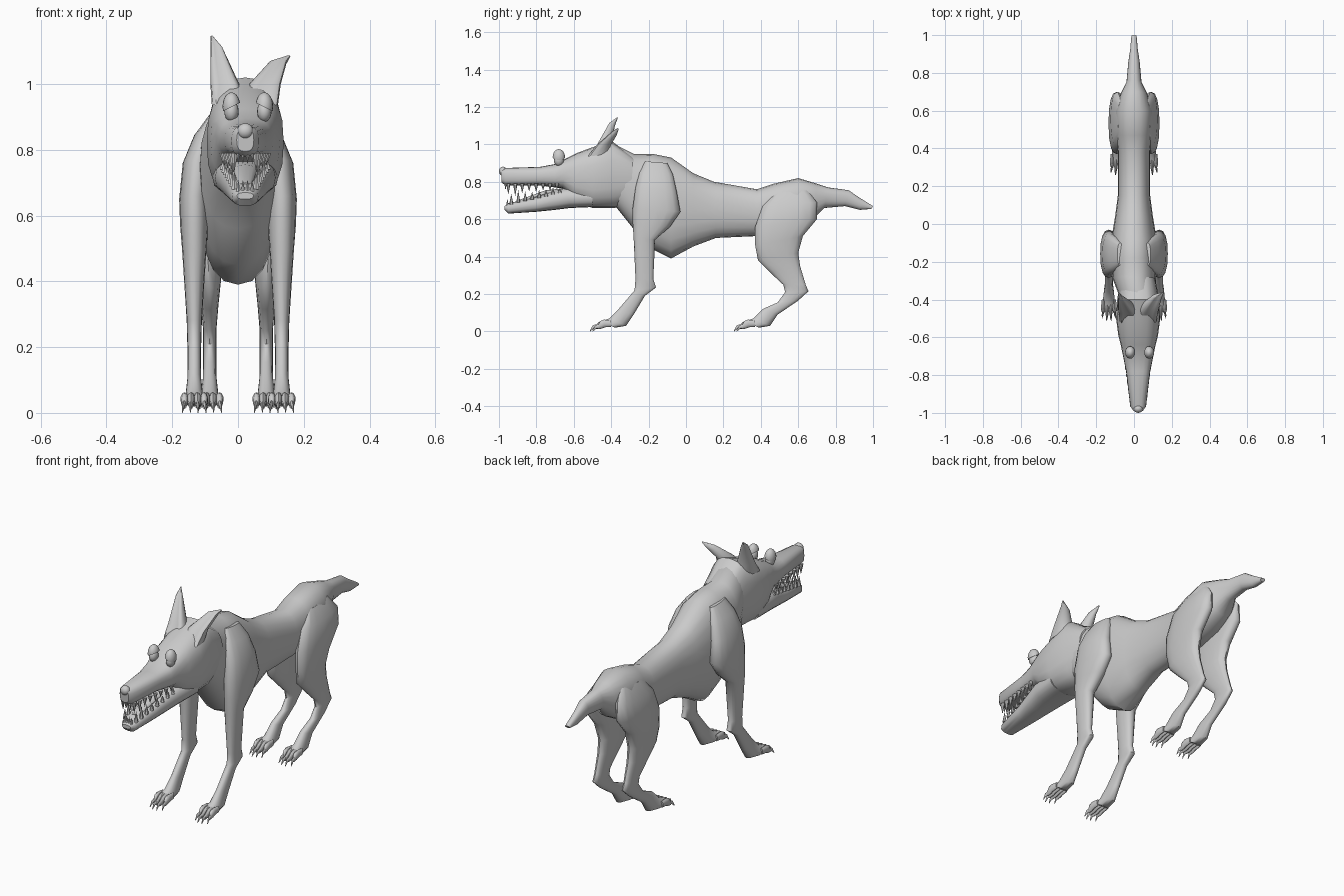
import bpy, bmesh
from math import sin, cos, pi, radians
from mathutils import Vector, Matrix

start = bpy.data.objects.get("Cube")
if start:
    bpy.data.objects.remove(start, do_unlink=True)

grey = bpy.data.materials.new("plain grey")
grey.use_nodes = True
colour = (0.6, 0.6, 0.6, 1)
grey.diffuse_color = colour
grey.node_tree.nodes["Principled BSDF"].inputs["Base Color"].default_value = colour


def finish(name, bm, angle=45):
    """Turn a bmesh into a smooth shaded object."""
    bmesh.ops.recalc_face_normals(bm, faces=bm.faces)
    mesh = bpy.data.meshes.new(name)
    bm.to_mesh(mesh)
    bm.free()
    mesh.materials.append(grey)
    obj = bpy.data.objects.new(name, mesh)
    bpy.context.collection.objects.link(obj)
    bpy.ops.object.select_all(action="DESELECT")
    obj.select_set(True)
    bpy.context.view_layer.objects.active = obj
    bpy.ops.object.shade_smooth_by_angle(angle=radians(angle))
    return obj


def power(value, exponent):
    return abs(value) ** exponent * (1 if value >= 0 else -1)


def add_loft(bm, sections, centre=0.0, side=1, sides=16, box=1.0, cup=0.0):
    """Skin rings, each given by two side-view points (y, z), a half width
    and, where the part bends sideways, a shift from the centre x."""
    rings = []
    for y1, z1, y2, z2, half, *shift in sections:
        x = (centre + sum(shift)) * side
        a, b = Vector((x, y1, z1)), Vector((x, y2, z2))
        ring = []
        for i in range(sides):
            t = 2 * pi * i / sides
            along = power(cos(t), box)
            if along > 0:
                along *= 1 - cup * cos(t) ** 2
            point = (a + b) / 2 + (a - b) / 2 * along
            point.x += half * power(sin(t), box)
            ring.append(bm.verts.new(point))
        rings.append(ring)
    for low, high in zip(rings, rings[1:]):
        for i in range(sides):
            j = (i + 1) % sides
            bm.faces.new((low[i], low[j], high[j], high[i]))
    bm.faces.new(rings[0])
    bm.faces.new(rings[-1])


def loft(name, sections, **options):
    bm = bmesh.new()
    add_loft(bm, sections, **options)
    return finish(name, bm)


def add_ball(bm, centre, size):
    matrix = Matrix.Translation(centre) @ Matrix.Diagonal((*size, 1))
    bmesh.ops.create_uvsphere(bm, u_segments=16, v_segments=10, radius=1, matrix=matrix)


def add_tooth(bm, base, length, radius):
    """A pointed cone, hanging down when the length is negative."""
    base, axis = Vector(base), Vector((0, 0, length))
    turn = axis.to_track_quat("Z", "Y").to_matrix().to_4x4()
    bmesh.ops.create_cone(bm, cap_ends=True, segments=6, radius1=radius, radius2=0,
                          depth=axis.length, matrix=Matrix.Translation(base + axis / 2) @ turn)


# Torso with neck, rump and tail
loft("torso_and_tail", [
    (-.46, .97, -.44, .7, .09, .02),
    (-.38, 1, -.37, .66, .1, .02),
    (-.28, .95, -.29, .56, .115),
    (-.18, .95, -.2, .45, .12),
    (-.08, .93, -.08, .39, .12),
    (.04, .845, .04, .455, .1),
    (.15, .8, .16, .5, .085),
    (.38, .76, .38, .51, .085),
    (.47, .79, .47, .52, .095),
    (.6, .82, .59, .55, .1),
    (.7, .79, .68, .6, .07),
    (.76, .77, .74, .66, .04),
    (.87, .755, .85, .67, .03),
    (.92, .72, .93, .65, .02),
    (1, .67, .99, .655, .014)], sides=20, box=.87)

# Skull and upper jaw
head_x = .022
loft("skull_and_muzzle", [
    (-.28, .93, -.3, .7, .09),
    (-.4, 1.02, -.38, .66, .11),
    (-.5, .985, -.5, .66, .117),
    (-.58, .955, -.6, .7, .105),
    (-.64, .925, -.66, .765, .09),
    (-.7, .895, -.7, .77, .08),
    (-.78, .88, -.78, .78, .064),
    (-.965, .874, -.965, .78, .042),
    (-.99, .865, -.985, .795, .026)], centre=head_x, sides=20, box=.75)

# Lower jaw
loft("lower_jaw", [
    (-.5, .77, -.5, .665, .1),
    (-.64, .77, -.62, .66, .092),
    (-.7, .755, -.7, .65, .077),
    (-.8, .72, -.8, .64, .06),
    (-.95, .685, -.95, .63, .04),
    (-.97, .67, -.97, .65, .025)], centre=head_x, box=.75)

# Tongue
loft("tongue", [
    (-.6, .77, -.6, .74, .05),
    (-.75, .755, -.75, .72, .035),
    (-.9, .7, -.9, .68, .02)], centre=head_x)

# Nose
bm = bmesh.new()
add_ball(bm, (head_x, -.978, .857), (.025, .022, .024))
finish("nose", bm)

# Eyes with heavy slanted lids, each lid being a larger half ball
for label, side in (("right", -1), ("left", 1)):
    x = .03 + side * .05
    bm = bmesh.new()
    add_ball(bm, (x, -.68, .917), (.022, .027, .032))
    finish(label + "_eye", bm)
    bm = bmesh.new()
    add_ball(bm, (x, -.68, .932), (.027, .033, .043))
    bmesh.ops.bisect_plane(bm, geom=bm.verts[:] + bm.edges[:] + bm.faces[:],
                           plane_co=(x, -.68, .93), plane_no=(-side * .5, 0, -1), clear_outer=True)
    bmesh.ops.holes_fill(bm, edges=[e for e in bm.edges if e.is_boundary])
    finish(label + "_eyelid", bm)

# Ears, the right one upright and the left one drooping outward
loft("right_ear", [
    (-.57, .93, -.4, .95, .05),
    (-.5, 1, -.4, 1, .044, .01),
    (-.42, 1.12, -.38, 1.1, .018, .035),
    (-.365, 1.15, -.365, 1.14, .003, .05)], centre=.03, side=-1, cup=.6)
loft("left_ear", [
    (-.57, .93, -.4, .95, .05),
    (-.5, 1, -.4, 1, .048, .01),
    (-.4, 1.08, -.37, 1.05, .026, .05),
    (-.365, 1.09, -.36, 1.08, .004, .083)], centre=.072, cup=.6)

# Teeth along both jaws, with longer fangs near the front
bm = bmesh.new()
count = 8
for i in range(count):
    t = i / (count - 1)
    y = -.69 - .26 * t
    fang = .02 if i == count - 2 else .007 * (i % 2)
    length = .03 + .02 * t + fang
    for side in (-1, 1):
        x = head_x + side * (.068 - .035 * t)
        add_tooth(bm, (x, y, .79), -length, .012)
        add_tooth(bm, (x, y + .016, .74 - .06 * t), length, .011)
for i in range(4):
    x = head_x + (i - 1.5) * .014
    add_tooth(bm, (x, -.965, .8), -.045, .008)
    add_tooth(bm, (x, -.955, .67), .04, .008)
finish("teeth", bm, 30)

front_leg = [
    (-.22, .91, -.1, .9, .015, -.06),
    (-.25, .85, -.07, .84, .036, -.036),
    (-.27, .77, -.05, .75, .045, -.01),
    (-.285, .66, -.03, .64, .046),
    (-.285, .58, -.085, .56, .043),
    (-.28, .5, -.165, .49, .037),
    (-.27, .28, -.175, .28, .023),
    (-.275, .22, -.16, .235, .022),
    (-.3, .19, -.22, .19, .02)]

hind_leg = [
    (.47, .74, .65, .755, .02, -.02),
    (.41, .67, .7, .69, .038),
    (.37, .56, .7, .6, .044, .005),
    (.37, .46, .625, .51, .041, .005),
    (.385, .38, .6, .42, .034),
    (.45, .315, .61, .35, .027),
    (.52, .25, .64, .25, .02),
    (.53, .21, .655, .215, .02),
    (.49, .155, .6, .165, .02)]

# Legs, each ending in a paw with four arched toes and hooked claws
for part, sections, cx, y in (("front", front_leg, .133, -.45), ("hind", hind_leg, .086, .32)):
    paw = [
        (y + .09, .12, y + .17, .09, .021),
        (y + .04, .07, y + .13, .03, .027),
        (y, .055, y + .07, .02, .033)]
    for label, side in (("right", -1), ("left", 1)):
        loft(f"{label}_{part}_leg", sections + paw, centre=cx, side=side, box=.85)
        toes, claws = bmesh.new(), bmesh.new()
        for i in range(4):
            spread = i - 1.5
            tip = y - .02 - (.014 if i in (1, 2) else 0)
            x = cx + spread * .02
            add_loft(toes, [
                (y + .05, .06, y + .05, .025, .008),
                (y + .01, .063, y + .015, .022, .012),
                (y - .01, .055, y, .015, .011),
                (tip, .035, tip, .012, .007)], centre=x, side=side, sides=10)
            add_loft(claws, [
                (tip + .01, .04, tip + .01, .016, .006),
                (tip - .015, .033, tip - .01, .015, .005, spread * .002),
                (tip - .03, .003, tip - .028, 0, .001, spread * .004)], centre=x, side=side, sides=8)
        finish(f"{label}_{part}_toes", toes)
        finish(f"{label}_{part}_claws", claws)
